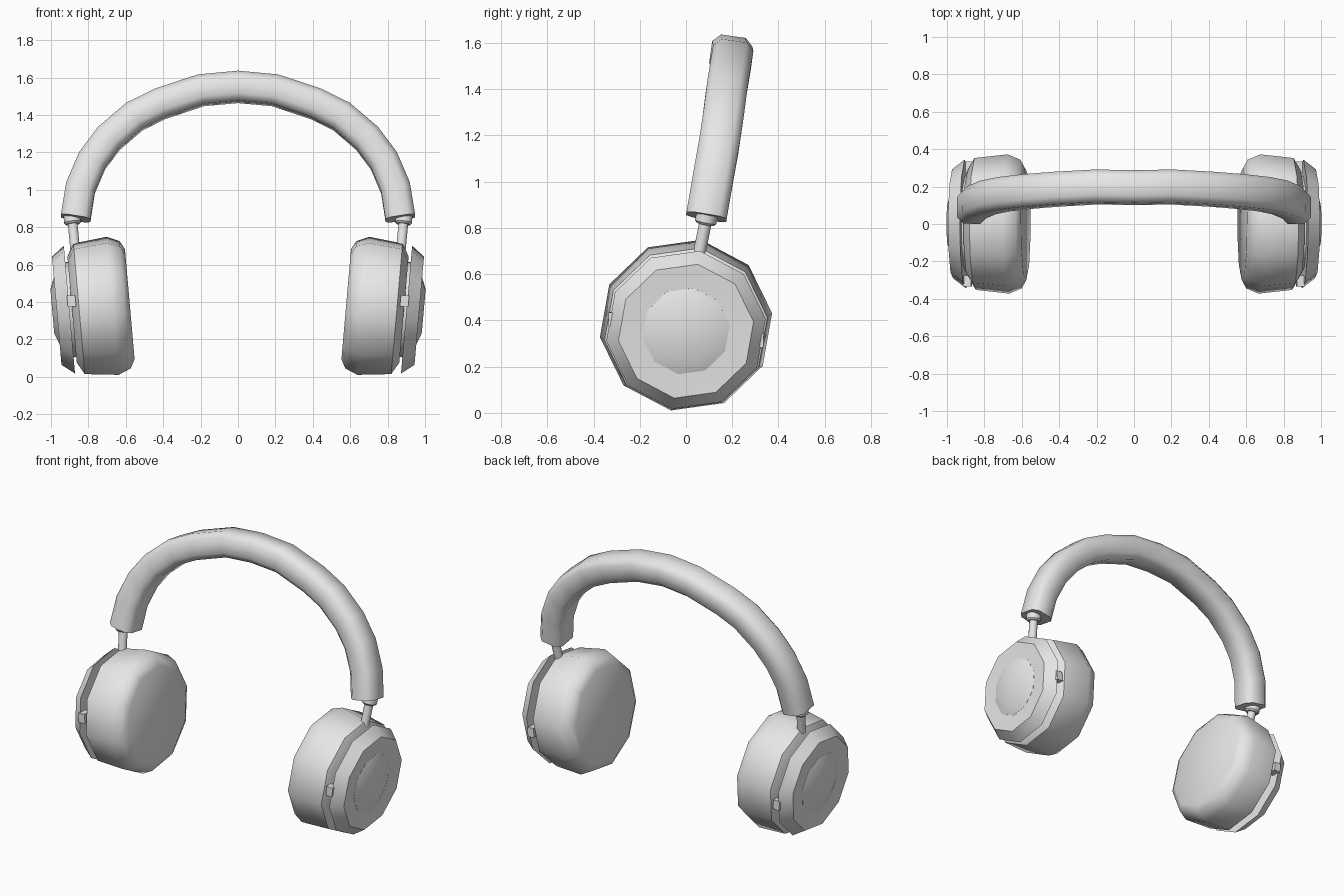
import bpy, bmesh, math
from mathutils import Vector

if "Cube" in bpy.data.objects:
    bpy.data.objects.remove(bpy.data.objects["Cube"])

grey = bpy.data.materials.new("plain grey")
grey.diffuse_color = (0.8, 0.8, 0.8, 1)
grey.use_nodes = True
grey.node_tree.nodes["Principled BSDF"].inputs["Base Color"].default_value = grey.diffuse_color

TILT = math.radians(5)
CUP = Vector((0.72, 0, 0.375))                              # right cup centre
OUT = Vector((math.cos(TILT), 0, -math.sin(TILT)))          # cup axis, outward
UP = Vector((math.sin(TILT), 0, math.cos(TILT)))
BACK = Vector((0, 1, 0))


def finish(name, bm, angle, mirror=True):
    bmesh.ops.recalc_face_normals(bm, faces=bm.faces)
    mesh = bpy.data.meshes.new(name)
    bm.to_mesh(mesh)
    bm.free()
    mesh.materials.append(grey)
    obj = bpy.data.objects.new(name, mesh)
    bpy.context.collection.objects.link(obj)
    bpy.ops.object.select_all(action='DESELECT')
    obj.select_set(True)
    bpy.context.view_layer.objects.active = obj
    bpy.ops.object.shade_smooth_by_angle(angle=math.radians(angle))
    if mirror:
        mod = obj.modifiers.new("other side", 'MIRROR')
        mod.use_mirror_merge = False
    return obj


def skin(bm, rings):
    """Join rings of points into a closed, capped tube."""
    loops = [[bm.verts.new(p) for p in ring] for ring in rings]
    n = len(loops[0])
    for a, b in zip(loops, loops[1:]):
        for i in range(n):
            j = (i + 1) % n
            bm.faces.new((a[i], a[j], b[j], b[i]))
    bm.faces.new(loops[0])
    bm.faces.new(loops[-1])


def turned(name, profile, origin=CUP, axis=OUT, sides=10, phase=8, angle=40):
    """Turn (distance along axis, radius) points around an axis."""
    axis = axis.normalized()
    side = (BACK - axis * BACK.dot(axis)).normalized()
    up = axis.cross(side)
    rings = []
    for u, r in profile:
        ring = []
        for k in range(sides):
            t = math.radians(phase) + math.tau * k / sides
            ring.append(origin + axis * u + side * (r * math.cos(t)) + up * (r * math.sin(t)))
        rings.append(ring)
    bm = bmesh.new()
    skin(bm, rings)
    return finish(name, bm, angle)


# Ear cups: cushion body, inner joint, outer plate and raised button
turned("ear_cup", [(-0.142, 0.30), (-0.117, 0.347), (-0.05, 0.376),
                   (0.13, 0.356), (0.168, 0.29)], angle=50)
turned("cup_joint", [(0.15, 0.26), (0.20, 0.26)])
turned("outer_plate", [(0.182, 0.348), (0.25, 0.295), (0.246, 0.19)])
turned("plate_button", [(0.235, 0.19), (0.247, 0.19), (0.274, 0.12)])

# Pivot clips in the gap, front and back
bm = bmesh.new()
for s in (-1, 1):
    c = CUP + OUT * 0.167 + BACK * (0.305 * s) - UP * (0.045 * s)
    skin(bm, [[c + OUT * u + BACK * (0.03 * a) + UP * (0.03 * b)
               for a, b in ((-1, -1), (1, -1), (1, 1), (-1, 1))] for u in (-0.022, 0.022)])
finish("pivot_clip", bm, 30)

# Slider stems and their collars
low, high = Vector((0.866, 0.045, 0.63)), Vector((0.887, 0.09, 0.85))
length = (high - low).length
turned("slider_stem", [(0, 0.027), (length, 0.027)], low, high - low, 10, 0)
turned("stem_collar", [(length - 0.035, 0.038), (length - 0.025, 0.047), (length + 0.01, 0.047)],
       low, high - low, 10, 0)

# Headband: chamfered section swept along a leaning arch
half = [(0.868, 0.088, 0.848), (0.842, 0.116, 1.01), (0.78, 0.142, 1.155), (0.69, 0.16, 1.275),
        (0.553, 0.175, 1.392), (0.415, 0.186, 1.46), (0.197, 0.198, 1.532)]
path = [Vector(p) for p in half] + [Vector((0, 0.194, 1.55))]
path += [Vector((-x, y, z)) for x, y, z in reversed(half)]
W, T, C = 0.088, 0.08, 0.034
section = [(W, T - C), (W - C, T), (C - W, T), (-W, T - C),
           (-W, C - T), (C - W, -T), (W - C, -T), (W, C - T)]
lean = Vector((0, 0.99, -0.14))
rings = []
for i, p in enumerate(path):
    tan = (path[min(i + 1, len(path) - 1)] - path[max(i - 1, 0)]).normalized()
    wide = (lean - tan * lean.dot(tan)).normalized()
    thick = wide.cross(tan)
    rings.append([p + wide * a + thick * b for a, b in section])
bm = bmesh.new()
skin(bm, rings)
finish("headband", bm, 50, mirror=False)
